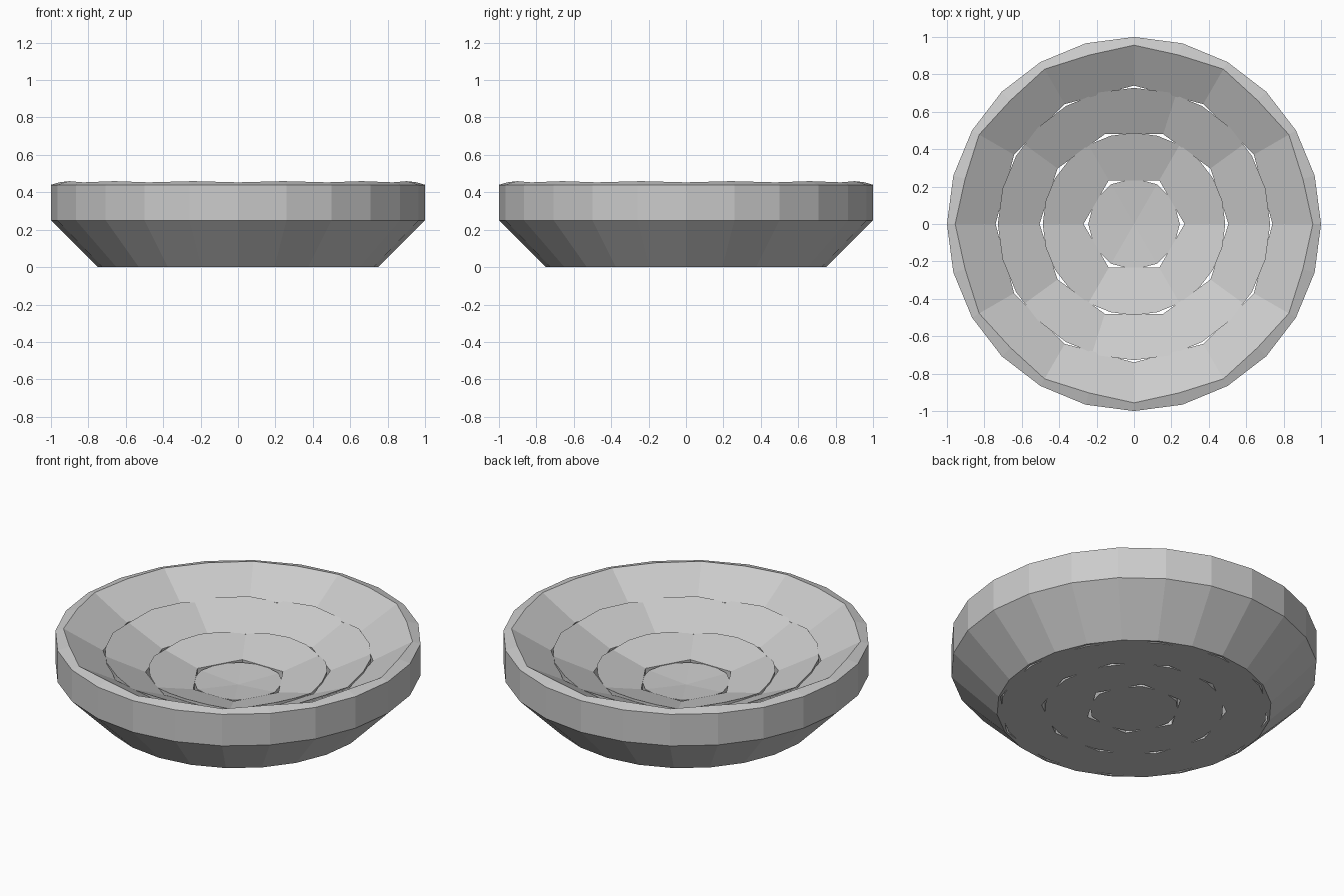
import bpy, bmesh
from math import pi, cos

if "Cube" in bpy.data.objects:
    bpy.data.objects.remove(bpy.data.objects["Cube"])

SIDES = 24  # outside facets of every ring


def poly(n, a):
    """Radius at angle a of a unit n-gon with a corner at angle 0."""
    step = 2 * pi / n
    return cos(step / 2) / cos(a % step - step / 2)


def ring_angles(n):
    steps = [i / SIDES for i in range(SIDES)] + [i / n for i in range(n)]
    return [2 * pi * t for t in sorted({round(t, 5) for t in steps})]


def loft(name, n, section, closed=True):
    """Sweep a section(angle) of (radius, z) points round the z axis."""
    bm = bmesh.new()
    angles = ring_angles(n)
    cols = []
    for a in angles:
        cols.append([bm.verts.new((r * cos(a), r * cos(a - pi / 2), z))
                     for r, z in section(a)])
    m = len(cols[0])
    for i, c in enumerate(cols):
        d = cols[(i + 1) % len(cols)]
        for j in range(m if closed else m - 1):
            k = (j + 1) % m
            bm.faces.new((c[j], d[j], d[k], c[k]))
    bmesh.ops.remove_doubles(bm, verts=bm.verts, dist=0.0001)
    bmesh.ops.recalc_face_normals(bm, faces=bm.faces)
    mesh = bpy.data.meshes.new(name)
    bm.to_mesh(mesh)
    bm.free()
    obj = bpy.data.objects.new(name, mesh)
    bpy.context.collection.objects.link(obj)
    return obj


# Outer ring: flared underside, upright wall, bevelled rim, 12-sided bowl
def outer_section(a):
    p, q = poly(SIDES, a), poly(12, a)
    hole, z_hole, slope, rim = 0.74, 0.33, 0.57, 0.30
    r = (0.44 + rim - z_hole + slope * hole) / (slope / q + rim / p)
    z = 0.44 + rim * (1 - r / p)
    return [(0.75 * p, 0), (p, 0.25), (p, 0.44), (r, z),
            (hole * q, z_hole), (hole * q, 0)]


loft("outer_bowl_ring", 12, outer_section)


# Nested rings: round outside, coarser polygon slope and hole inside
def nested_ring(name, n, r_out, hole, z_hole, slope):
    def section(a):
        p, q = r_out * poly(SIDES, a), poly(n, a)
        z = z_hole + slope * (p / q - hole)
        return [(p, 0), (p, z), (hole * q, z_hole), (hole * q, 0)]
    loft(name, n, section)


nested_ring("middle_ring", 10, 0.728, 0.505, 0.235, 0.44)
nested_ring("inner_ring", 6, 0.488, 0.27, 0.18, 0.25)


# Centre disc with a shallow dished top
def disc_section(a):
    p = 0.245 * poly(12, a)
    return [(0, 0), (p, 0), (p, 0.155 + 0.08 * p / poly(6, a)), (0, 0.155)]


loft("centre_disc", 6, disc_section, closed=False)
